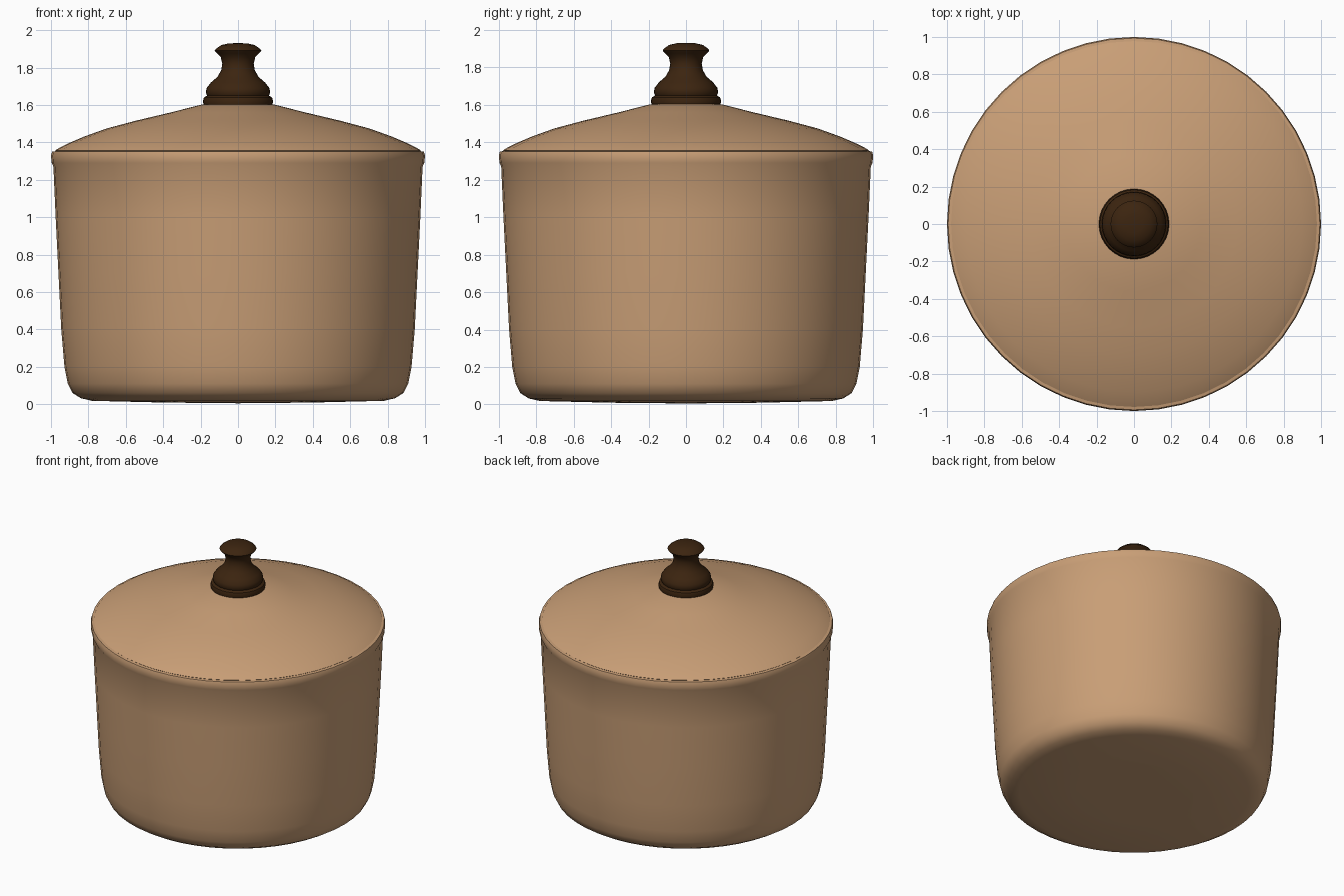
import bpy, bmesh, math

if "Cube" in bpy.data.objects:
    bpy.data.objects.remove(bpy.data.objects["Cube"])


def material(name, rgb):
    m = bpy.data.materials.new(name)
    m.diffuse_color = (*rgb, 1)
    m.use_nodes = True
    m.node_tree.nodes["Principled BSDF"].inputs["Base Color"].default_value = m.diffuse_color
    return m


def lathe(name, profile, segments, mat, angle=40):
    """Revolve an (r, z) profile around z; radius 0 makes a pole."""
    bm = bmesh.new()
    rings = []
    for r, z in profile:
        if r == 0:
            rings.append([bm.verts.new((0, 0, z))] * segments)
        else:
            rings.append([bm.verts.new((r * math.cos(2 * math.pi * i / segments),
                                        r * math.sin(2 * math.pi * i / segments), z))
                          for i in range(segments)])
    for a, b in zip(rings, rings[1:]):
        for i in range(segments):
            j = (i + 1) % segments
            bm.faces.new(dict.fromkeys((a[i], a[j], b[j], b[i])))
    bmesh.ops.recalc_face_normals(bm, faces=bm.faces[:])
    mesh = bpy.data.meshes.new(name)
    bm.to_mesh(mesh)
    bm.free()
    mesh.materials.append(mat)
    ob = bpy.data.objects.new(name, mesh)
    bpy.context.collection.objects.link(ob)
    bpy.ops.object.select_all(action='DESELECT')
    ob.select_set(True)
    bpy.context.view_layer.objects.active = ob
    bpy.ops.object.shade_smooth_by_angle(angle=math.radians(angle))
    return ob


clay = material("tan_clay", (0.58, 0.342, 0.181))
wood = material("dark_wood", (0.045, 0.018, 0.005))

# Hollow pot: domed base, rounded foot, tapering wall, thick rim, inner wall
lathe("pot_body", [
    (0, 0.005), (0.40, 0.009), (0.78, 0.018), (0.84, 0.032), (0.885, 0.06),
    (0.91, 0.11), (0.928, 0.20), (0.945, 0.40), (0.96, 0.70), (0.975, 1.00),
    (0.987, 1.27), (0.996, 1.29), (1.0, 1.33), (0.994, 1.35), (0.97, 1.354),
    (0.95, 1.33), (0.93, 1.00), (0.90, 0.40), (0.87, 0.14), (0.80, 0.075), (0, 0.06),
], 48, clay)

# Shallow domed lid with a flat underside
lathe("lid", [
    (0, 1.345), (0.965, 1.345), (0.978, 1.357), (0.95, 1.374), (0.90, 1.398),
    (0.82, 1.432), (0.70, 1.475), (0.55, 1.515), (0.36, 1.56), (0.19, 1.603), (0, 1.607),
], 48, clay)

# Turned knob: base disc, bulb, waist and flared cap
lathe("lid_knob", [
    (0, 1.59), (0.183, 1.60), (0.188, 1.62), (0.182, 1.64), (0.165, 1.65),
    (0.172, 1.665), (0.168, 1.69), (0.145, 1.72), (0.110, 1.75), (0.090, 1.785),
    (0.084, 1.82), (0.092, 1.855), (0.112, 1.875), (0.125, 1.89), (0.118, 1.90),
    (0.09, 1.92), (0.05, 1.929), (0, 1.931),
], 32, wood)
